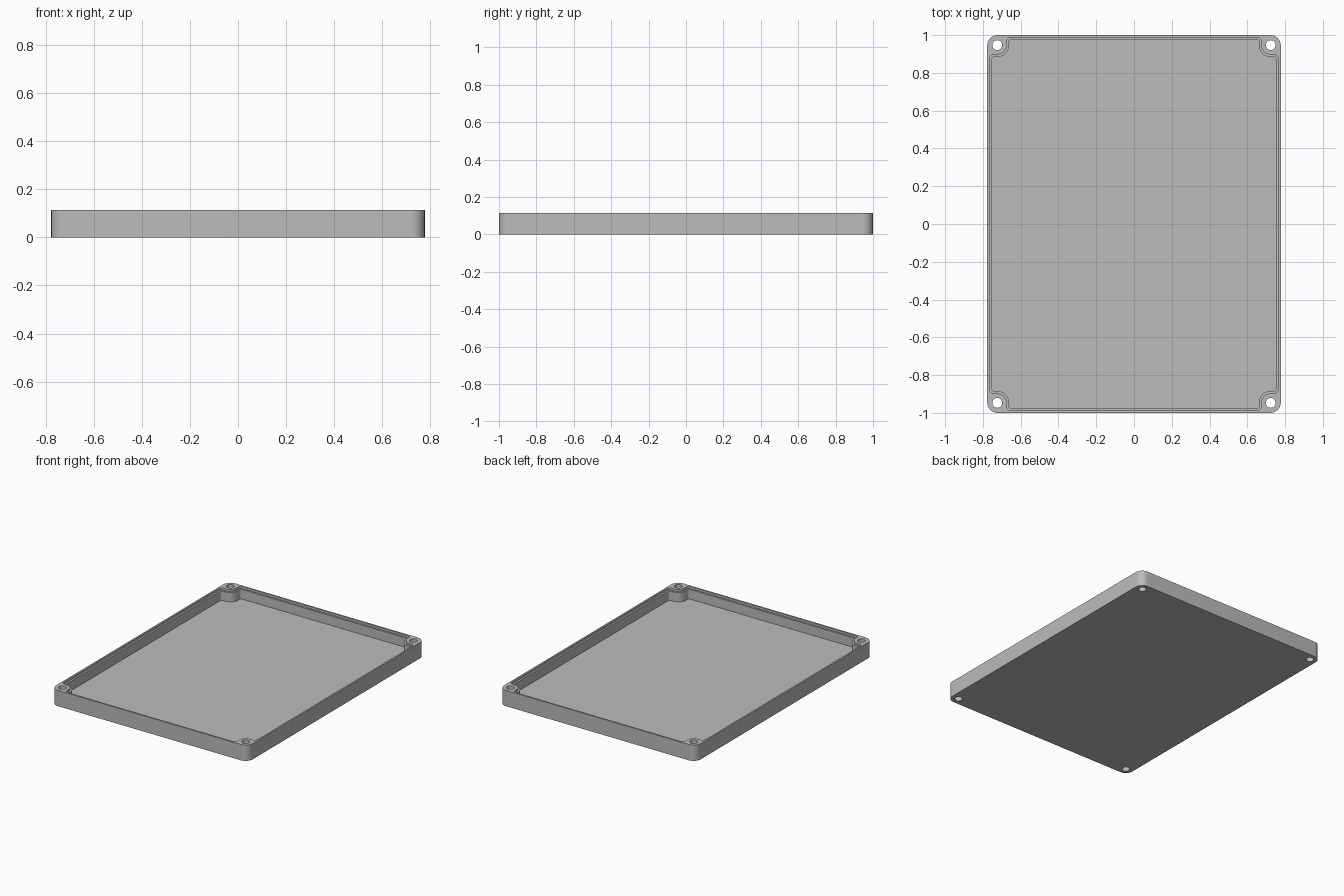
import bpy
import bmesh
from math import sin, cos, atan2, sqrt, pi, radians

if "Cube" in bpy.data.objects:
    bpy.data.objects.remove(bpy.data.objects["Cube"])

HX, HY, H = 0.777, 1.0, 0.113        # half width, half depth, height
CX, CY = 0.724, 0.947                # screw hole centre in one corner
FLOOR, LEDGE = 0.03, 0.098           # floor top and rim step heights


def arc(cx, cy, r, a, b, n):
    return [(cx + r * cos(a + (b - a) * i / n), cy + r * sin(a + (b - a) * i / n))
            for i in range(n + 1)]


def four_corners(q):
    """Mirror one corner's points into a closed counterclockwise outline."""
    return (q + [(-x, y) for x, y in reversed(q)]
            + [(-x, -y) for x, y in q] + [(x, -y) for x, y in reversed(q)])


def inner_outline(off):
    """Inside wall line that wraps around the screw bosses, offset inwards."""
    x, y, r, f = 0.765 - off, 0.988 - off, 0.05 + off, 0.027 - off
    ex, ey = x - f - CX, y - f - CY
    d2, d1 = sqrt((r + f) ** 2 - ex ** 2), sqrt((r + f) ** 2 - ey ** 2)
    t1, t2 = atan2(d2, -ex), atan2(ey, -d1)
    return four_corners(arc(x - f, CY - d2, f, 0, t1, 6)
                        + arc(CX, CY, r, t1 + pi, t2, 12)[1:-1]
                        + arc(CX - d1, y - f, f, t2 - pi, pi / 2, 6))


bm = bmesh.new()


def loop(points, z):
    vs = [bm.verts.new((x, y, z)) for x, y in points]
    es = [bm.edges.new((vs[i - 1], vs[i])) for i in range(len(vs))]
    return vs, es


def wall(a, b):
    for i in range(len(a[0])):
        bm.faces.new((a[0][i - 1], a[0][i], b[0][i], b[0][i - 1]))


def cap(*loops):
    edges = [e for l in loops for e in l[1]]
    bmesh.ops.triangle_fill(bm, use_beauty=True, edges=edges, normal=(0, 0, 1))


# Outer shell with rounded corners
outer = four_corners(arc(HX - 0.055, HY - 0.055, 0.055, 0, pi / 2, 12))
outer_low, outer_top = loop(outer, 0), loop(outer, H)
wall(outer_low, outer_top)

# Screw holes right through the corners
holes_low, holes_top = [], []
for sx in (-1, 1):
    for sy in (-1, 1):
        ring = arc(sx * CX, sy * CY, 0.026, 0, 2 * pi, 28)[:-1]
        holes_low.append(loop(ring, 0))
        holes_top.append(loop(ring, H))
        wall(holes_low[-1], holes_top[-1])

# Stepped rim and pocket
step, pocket = inner_outline(0), inner_outline(0.013)
step_top, step_low = loop(step, H), loop(step, LEDGE)
pocket_top, pocket_low = loop(pocket, LEDGE), loop(pocket, FLOOR)
wall(step_top, step_low)
wall(step_low, pocket_top)
wall(pocket_top, pocket_low)

# Underside, rim and pocket floor
cap(outer_low, *holes_low)
cap(outer_top, step_top, *holes_top)
cap(pocket_low)

bmesh.ops.recalc_face_normals(bm, faces=bm.faces[:])
mesh = bpy.data.meshes.new("enclosure_tray")
bm.to_mesh(mesh)
bm.free()

grey = bpy.data.materials.new("plain grey")
grey.diffuse_color = (0.5, 0.5, 0.5, 1)
grey.use_nodes = True
grey.node_tree.nodes["Principled BSDF"].inputs["Base Color"].default_value = grey.diffuse_color
mesh.materials.append(grey)

tray = bpy.data.objects.new("enclosure_tray", mesh)
bpy.context.collection.objects.link(tray)
bpy.context.view_layer.objects.active = tray
tray.select_set(True)
bpy.ops.object.shade_smooth_by_angle(angle=radians(30))
